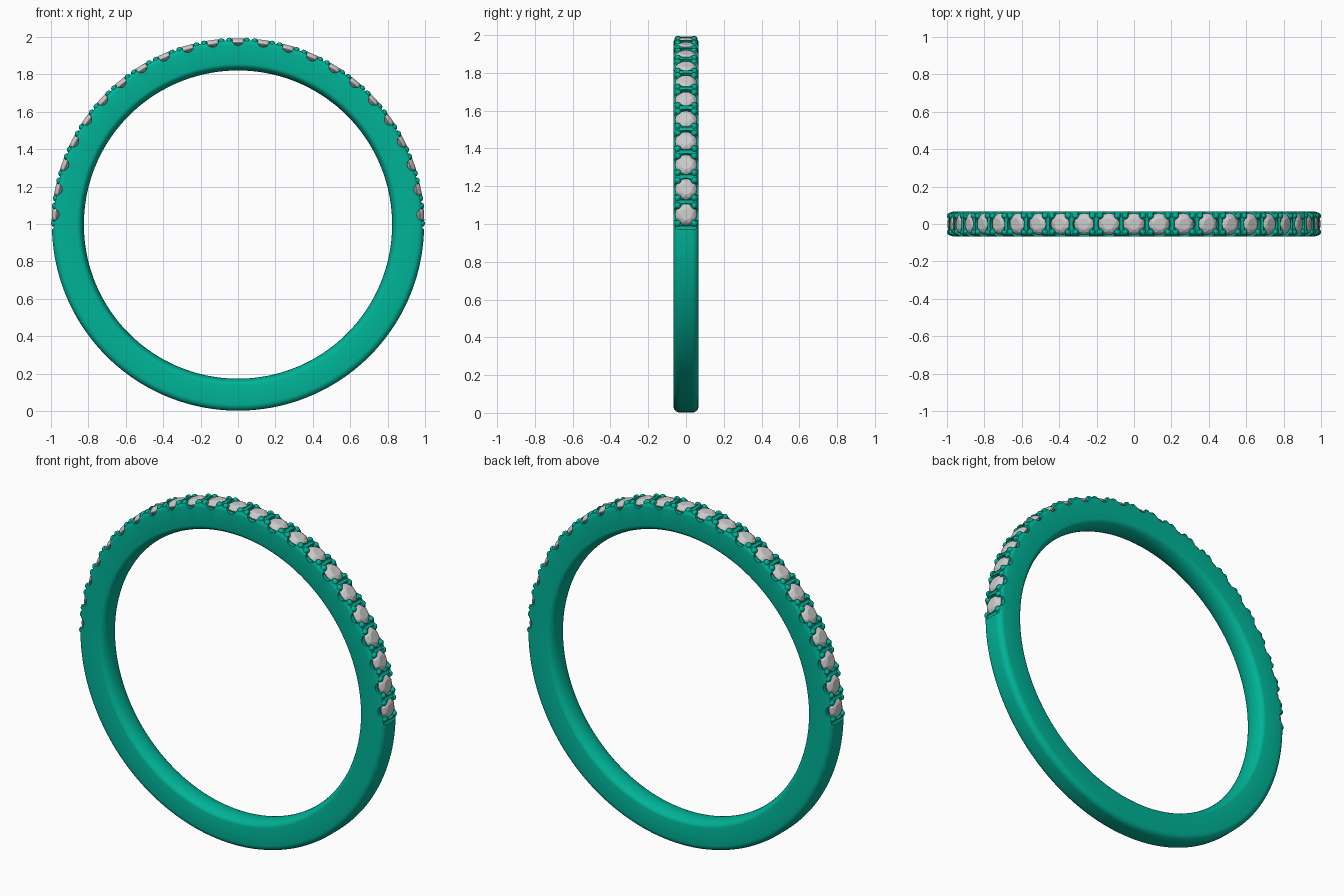
import bpy, bmesh
from math import sin, cos, pi, radians
from mathutils import Matrix, Vector

if "Cube" in bpy.data.objects:
    bpy.data.objects.remove(bpy.data.objects["Cube"])

R_OUT, R_IN, HALF_W = 0.995, 0.824, 0.067
CENTRE = Vector((0, 0, 0.997))
STONES, PITCH = 23, radians(7.9)

metal = bpy.data.materials.new("green_metal")
metal.diffuse_color = (0.0, 0.45, 0.31, 1)
metal.use_nodes = True
metal.node_tree.nodes["Principled BSDF"].inputs["Base Color"].default_value = metal.diffuse_color


def make_object(name, bm, mat=None):
    bmesh.ops.recalc_face_normals(bm, faces=bm.faces)
    mesh = bpy.data.meshes.new(name)
    bm.to_mesh(mesh)
    bm.free()
    obj = bpy.data.objects.new(name, mesh)
    bpy.context.collection.objects.link(obj)
    if mat:
        mesh.materials.append(mat)
    return obj


def frame(angle):
    """Local frame on the ring: x along the ring, y across it, z outward."""
    return Matrix.Translation(CENTRE) @ Matrix.Rotation(angle, 4, 'Y')


def smooth(obj, deg):
    bpy.ops.object.select_all(action='DESELECT')
    obj.select_set(True)
    bpy.context.view_layer.objects.active = obj
    bpy.ops.object.shade_smooth_by_angle(angle=radians(deg))


stone_angles = [(i - (STONES - 1) / 2) * PITCH for i in range(STONES)]
gap_angles = [(i - STONES / 2) * PITCH for i in range(STONES + 1)]

# Band: flat sides, rounded outer corners, domed comfort-fit inside
profile = []
c = 0.034
for i in range(7):
    a = i / 6 * pi / 2
    profile.append((HALF_W - c + c * cos(a), R_OUT - c + c * sin(a)))
profile += [(-y, r) for y, r in reversed(profile)]
for i in range(13):
    a = pi + i / 12 * pi
    profile.append((HALF_W * cos(a), R_IN + 0.035 * (1 + sin(a))))
bm = bmesh.new()
SEG = 180
rings = []
for k in range(SEG):
    m = frame(2 * pi * k / SEG)
    rings.append([bm.verts.new(m @ Vector((0, y, r))) for y, r in profile])
n = len(profile)
for k in range(SEG):
    a, b = rings[k], rings[(k + 1) % SEG]
    for j in range(n):
        bm.faces.new((a[j], a[(j + 1) % n], b[(j + 1) % n], b[j]))
band = make_object("band", bm, metal)


def cut(angles, radius, height, depth, across, seg):
    """Subtract one cylinder per angle, pointing outward or across the band."""
    bm = bmesh.new()
    for a in angles:
        m = frame(a) @ Matrix.Translation((0, 0, height))
        if across:
            m = m @ Matrix.Rotation(pi / 2, 4, 'X')
        bmesh.ops.create_cone(bm, cap_ends=True, segments=seg, radius1=radius,
                              radius2=radius, depth=depth, matrix=m)
    cutter = make_object("cutter", bm)
    cutter.hide_render = True
    mod = band.modifiers.new("cut", 'BOOLEAN')
    mod.operation, mod.solver, mod.object = 'DIFFERENCE', 'EXACT', cutter
    bpy.context.view_layer.objects.active = band
    bpy.ops.object.modifier_apply(modifier=mod.name)
    bpy.data.objects.remove(cutter)


cut(stone_angles, 0.0575, 0.993, 0.07, False, 32)   # stone seats
cut(stone_angles, 0.033, 0.991, 0.3, True, 24)      # side scallops
cut(gap_angles, 0.011, 0.996, 0.3, True, 12)        # notches between prongs
smooth(band, 35)

# Prong heads: four per stone, joined in one mesh
bm = bmesh.new()
for a in stone_angles:
    for sx in (-1, 1):
        for sy in (-1, 1):
            m = frame(a) @ Matrix.Translation((sx * 0.047, sy * 0.043, 0.981))
            bmesh.ops.create_uvsphere(bm, u_segments=12, v_segments=8,
                                      radius=0.018, matrix=m)
prongs = make_object("prong_heads", bm, metal)
smooth(prongs, 60)

# Faceted round stones: table, crown, girdle and pavilion
bm = bmesh.new()
for phase, count, r, h in ((0, 8, 0.031, 0.996), (0.5, 8, 0.047, 0.988),
                           (0, 16, 0.058, 0.974), (0, 16, 0.058, 0.970),
                           (0, 1, 0.0, 0.925)):
    for k in range(count):
        t = 2 * pi * (k + phase) / count
        bm.verts.new((r * cos(t), r * sin(t), h))
bmesh.ops.convex_hull(bm, input=bm.verts)
bmesh.ops.dissolve_limit(bm, angle_limit=radians(1), verts=bm.verts, edges=bm.edges)
gem = make_object("stone", bm)
for i, a in enumerate(stone_angles):
    obj = gem if i == 0 else bpy.data.objects.new("stone", gem.data)
    if i:
        bpy.context.collection.objects.link(obj)
    obj.matrix_world = frame(a)
